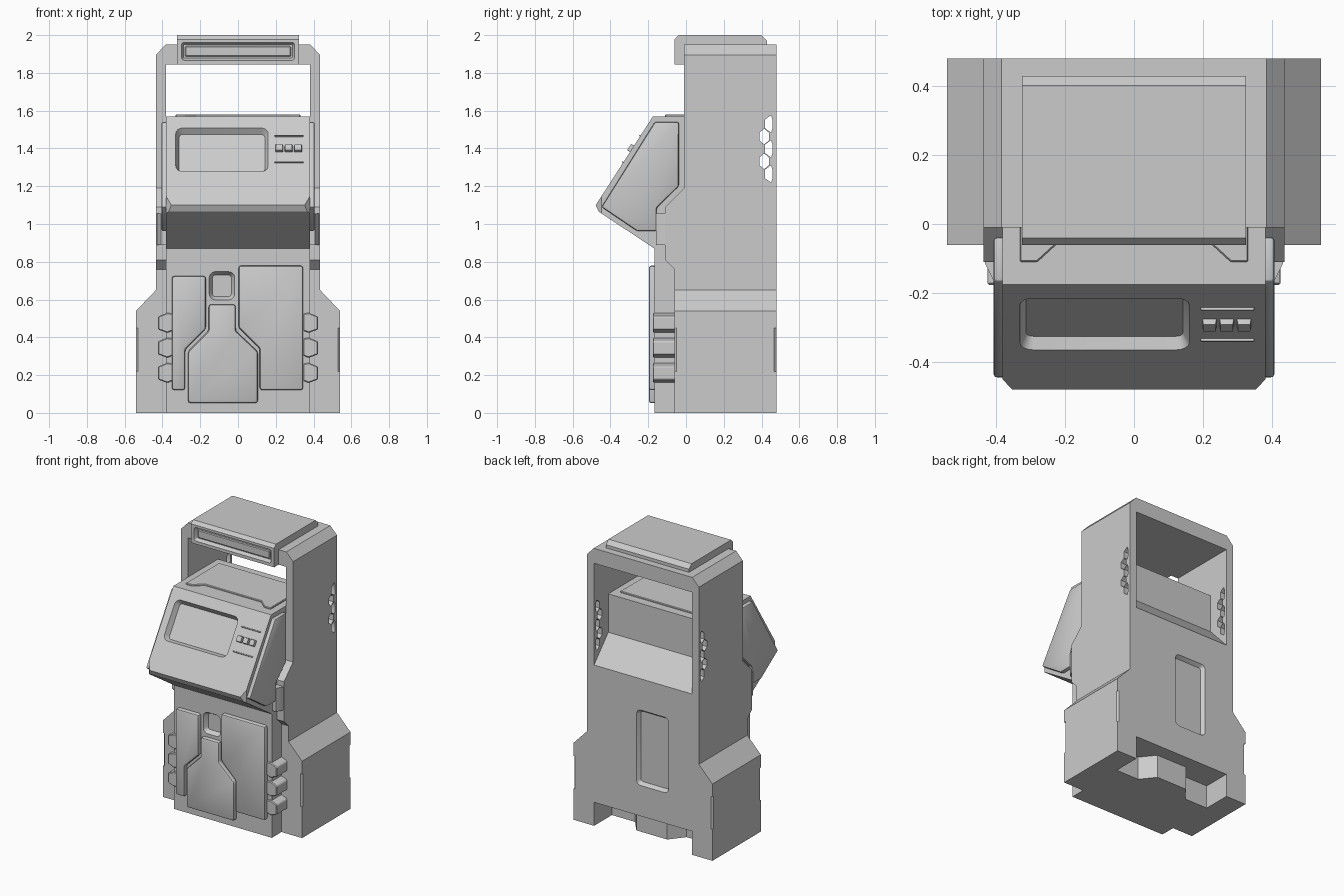
import bpy, bmesh
from math import pi, atan2, cos, sin
from mathutils import Matrix, Vector

if "Cube" in bpy.data.objects:
    bpy.data.objects.remove(bpy.data.objects["Cube"])

AX = {'x': lambda a, b, d: (d, a, b), 'y': lambda a, b, d: (a, d, b), 'z': lambda a, b, d: (a, b, d)}


def loft(name, lower, upper):
    bm = bmesh.new()
    lo = [bm.verts.new(p) for p in lower]
    up = [bm.verts.new(p) for p in upper]
    n = len(lo)
    bm.faces.new(lo)
    bm.faces.new(up)
    for i in range(n):
        bm.faces.new((lo[i], lo[(i + 1) % n], up[(i + 1) % n], up[i]))
    bmesh.ops.recalc_face_normals(bm, faces=bm.faces)
    me = bpy.data.meshes.new(name)
    bm.to_mesh(me)
    bm.free()
    ob = bpy.data.objects.new(name, me)
    bpy.context.collection.objects.link(ob)
    return ob


def apply(ob, mod):
    bpy.context.view_layer.objects.active = ob
    bpy.ops.object.modifier_apply(modifier=mod.name)


def prism(name, pts, axis, a, b, bevel=0, segs=2):
    f = AX[axis]
    ob = loft(name, [f(u, v, a) for u, v in pts], [f(u, v, b) for u, v in pts])
    if bevel:
        m = ob.modifiers.new("bevel", 'BEVEL')
        m.width, m.segments, m.limit_method = bevel, segs, 'ANGLE'
        apply(ob, m)
    return ob


def rect(x0, x1, y0, y1):
    return [(x0, y0), (x1, y0), (x1, y1), (x0, y1)]


def cut(ob, cutter):
    cutter.hide_render = True
    m = ob.modifiers.new("cut", 'BOOLEAN')
    m.operation, m.solver, m.object = 'DIFFERENCE', 'EXACT', cutter
    apply(ob, m)
    bpy.data.objects.remove(cutter)


def rounded(w, h, r, z, mat):
    out = []
    for k, (sx, sy) in enumerate(((1, 1), (-1, 1), (-1, -1), (1, -1))):
        for i in range(5):
            t = (k + i / 4) * pi / 2
            out.append(mat @ Vector((sx * (w / 2 - r) + r * cos(t), sy * (h / 2 - r) + r * sin(t), z)))
    return out


def recess(ob, mat, w, h, r, depth, taper):
    # tapered pocket with rounded corners
    e = 0.01 * taper / depth
    cut(ob, loft("cutter", rounded(w - 2 * taper, h - 2 * taper, r, -depth, mat),
                 rounded(w + 2 * e, h + 2 * e, r + taper + e, 0.01, mat)))


def place(x, y, z, tilt, turn=0):
    return Matrix.Translation((x, y, z)) @ Matrix.Rotation(turn, 4, 'Z') @ Matrix.Rotation(tilt, 4, 'X')


# central body with slanted console
body = prism("central_body", [(-.167, 0), (-.167, .87), (-.462, 1.065), (-.478, 1.10), (-.175, 1.57),
                              (.32, 1.57), (.32, 1.30), (.478, 1.13), (.478, 0)], 'x', -.38, .38)
for s in (1, -1):
    cut(body, prism("cutter", [(s * .35, -.481), (s * .383, -.445), (s * .5, -.445), (s * .5, -.6), (s * .35, -.6)],
                    'z', .9, 1.3))

# rear foot notch
cut(body, prism("cutter", [(-.39, .5), (-.39, .28), (-.2, .28), (-.12, .38), (.12, .38), (.2, .28),
                           (.39, .28), (.39, .5)], 'z', -.02, .165))

# pockets: screen, coin return, rear hatch
TILT = atan2(.47, .303)


def on_console(x, z):
    return place(x, -.478 + (z - 1.10) * .303 / .47, z, TILT)


recess(body, on_console(-.085, 1.393), .49, .275, .02, .035, .018)
recess(body, place(-.085, -.167, .673, pi / 2), .135, .15, .015, .03, .018)
recess(body, place(-.075, .478, .645, pi / 2, pi), .25, .53, .015, .025, .018)

# console buttons and trim bars
def console_block(name, x, z, w, h, t):
    m = on_console(x, z)
    loft(name, rounded(w, h, .004, -.01, m), rounded(w - .008, h - .008, .003, t, m))


for i in range(3):
    console_block("console_button", .218 + i * .05, 1.398, .044, .045, .018)
for z in (1.465, 1.325):
    console_block("console_trim_bar", .27, z, .16, .012, .008)

# raised plate on console top
prism("console_top_plate", [(-.33, -.11), (-.28, -.11), (-.22, -.055), (.22, -.055), (.28, -.11), (.33, -.11),
                            (.33, .26), (-.33, .26)], 'z', 1.56, 1.58, .004, 1)

# front doors
doors = {
    "left_door": [(-.35, .725), (-.17, .725), (-.17, .445), (-.28, .335), (-.28, .12), (-.35, .12)],
    "centre_door": [(-.155, .575), (-.012, .575), (-.012, .435), (.105, .325), (.105, .052), (-.265, .052),
                    (-.265, .325), (-.155, .435)],
    "right_door": [(.003, .78), (.345, .78), (.345, .12), (.115, .12), (.115, .34), (.003, .45)],
}
for name, pts in doors.items():
    prism(name, pts, 'y', -.197, -.15, .014)

# parts repeated on both sides
for s in (1, -1):
    side = prism("side_frame", [(-.06, .65), (.478, .65), (.478, 1.845), (-.01, 1.845), (-.01, 1.19),
                                (-.11, 1.09), (-.11, .81), (-.06, .76)], 'x', s * .38, s * .435)
    # staggered vent holes, outer column clipped flat
    for y, z in ((.415, 1.463), (.415, 1.332), (.45, 1.53), (.45, 1.398), (.45, 1.265)):
        hexa = [(min(.458, y + .036 * cos(k * pi / 3 + pi / 6)), z + .046 * sin(k * pi / 3 + pi / 6))
                for k in range(6)]
        if y > .43:
            hexa = [(max(.412, a), b) for a, b in hexa]
        else:
            hexa = [(y - .027 + (a - y + .032) * .8, z + (b - z) * .9) for a, b in hexa]
        cut(side, prism("cutter", hexa, 'x', s * .3, s * .5))

    base = prism("side_base", [(s * .38, 0), (s * .54, 0), (s * .54, .54), (s * .435, .65), (s * .38, .65)],
                 'y', -.06, .478)
    for y, d in ((-.06, 1), (.478, -1)):
        cut(base, prism("cutter", [(s * .529, y - d * .01), (s * .529, y), (s * .54, y + d * .011),
                                   (s * .56, y + d * .011), (s * .56, y - d * .01)], 'z', .22, .45))

    prism("console_cheek", [(-.165, 1.54), (-.038, 1.54), (-.038, 1.20), (-.155, 1.085), (-.155, .963),
                            (-.26, .963), (-.447, 1.09)], 'x', s * .37, s * .406, .01)
    prism("hinge_wedge", [(s * .37, -.10), (s * .43, -.10), (s * .43, -.115), (s * .408, -.16), (s * .37, -.16)],
          'z', .89, 1.055)
    for z in (.215, .348, .48):
        prism("side_clamp", [(s * .345, z - .045), (s * .375, z - .056), (s * .424, z - .038),
                             (s * .424, z + .03), (s * .375, z + .05), (s * .345, z + .045)],
              'y', -.176, -.05, .005, 1)

# top bridge of the frame
prism("frame_bridge", [(-.435, 1.845), (-.435, 1.895), (-.383, 1.95), (.383, 1.95), (.435, 1.895),
                       (.435, 1.845)], 'y', -.01, .478)

# header with front light slot
header = prism("header_cap", [(-.06, 1.845), (-.06, 1.978), (-.04, 2.0), (.40, 2.0), (.428, 1.972),
                              (.428, 1.945), (-.005, 1.945), (-.005, 1.845)], 'x', -.323, .323)
recess(header, place(0, -.06, 1.914, pi / 2), .60, .095, .004, .025, .012)
prism("header_light_bar", rect(-.28, .28, 1.886, 1.942), 'y', -.047, -.03, .005, 1)

# keep edges crisp, rounded parts smooth
for ob in bpy.data.objects:
    ob.select_set(True)
    bpy.context.view_layer.objects.active = ob
bpy.ops.object.shade_smooth_by_angle(angle=0.5)
